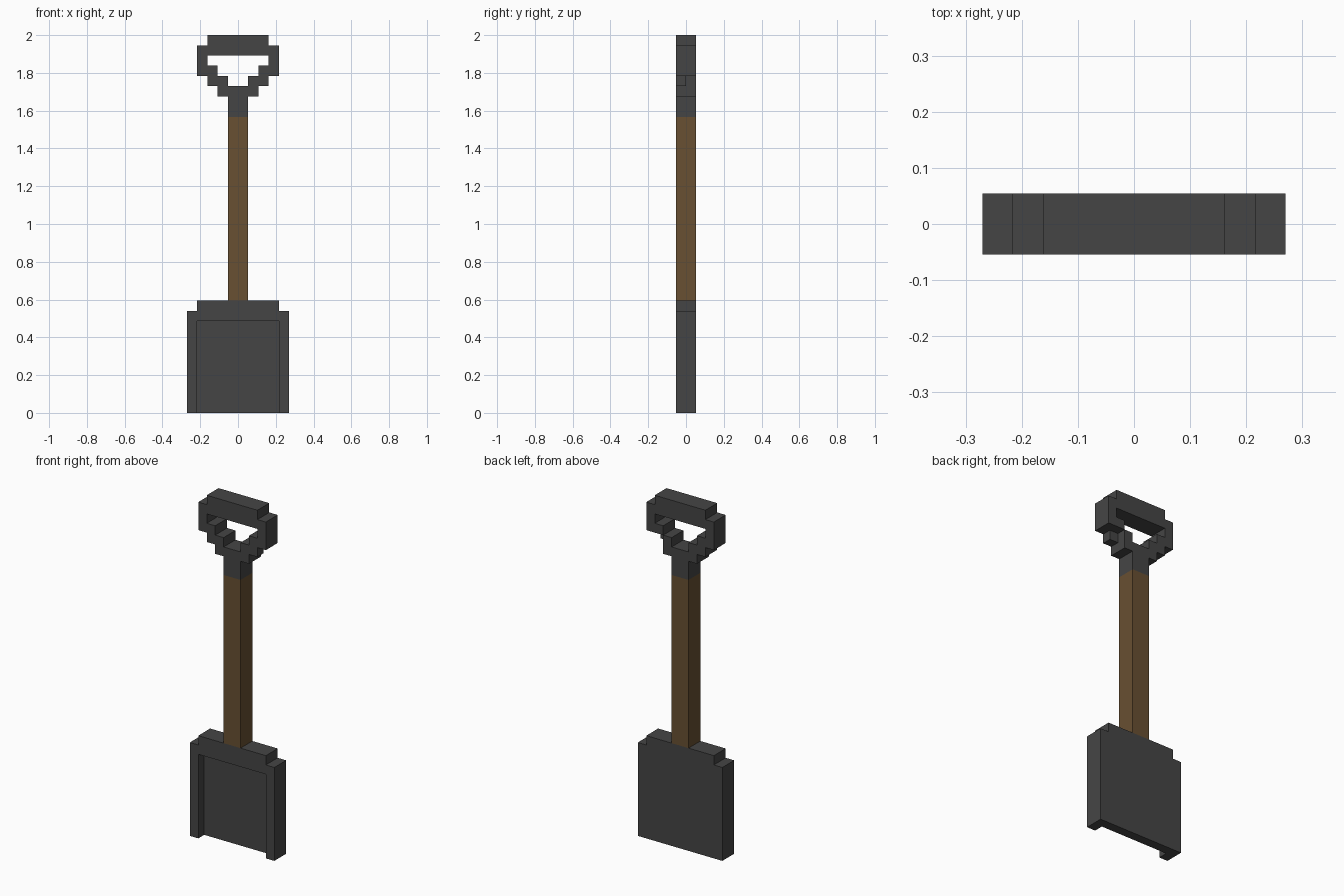
import bpy
import bmesh
from mathutils import Vector

if "Cube" in bpy.data.objects:
    bpy.data.objects.remove(bpy.data.objects["Cube"])

U = 2 / 37  # size of one block; the shovel is 37 blocks tall


def material(name, colour):
    mat = bpy.data.materials.new(name)
    mat.use_nodes = True
    mat.diffuse_color = (*colour, 1)
    bsdf = mat.node_tree.nodes["Principled BSDF"]
    bsdf.inputs["Base Color"].default_value = (*colour, 1)
    bsdf.inputs["Roughness"].default_value = 0.9
    return mat


def box(x0, x1, z0, z1, y0=-1, y1=1):
    """Set of unit blocks filling a box."""
    return {(x, y, z) for x in range(x0, x1)
            for y in range(y0, y1) for z in range(z0, z1)}


def both_sides(blocks):
    """Blocks plus their mirror image across x = 0."""
    return blocks | {(-x - 1, y, z) for x, y, z in blocks}


def block_part(name, blocks, mat):
    """Mesh the outer skin of a set of blocks."""
    bm = bmesh.new()
    axes = [Vector((1, 0, 0)), Vector((0, 1, 0)), Vector((0, 0, 1))]
    for cell in sorted(blocks):
        centre = Vector(cell) + Vector((0.5, 0.5, 0.5))
        for a in range(3):
            u, v = axes[(a + 1) % 3] / 2, axes[(a + 2) % 3] / 2
            for side in (1, -1):
                neighbour = list(cell)
                neighbour[a] += side
                if tuple(neighbour) in blocks:
                    continue
                mid = centre + axes[a] * side / 2
                corners = [mid - u - v, mid + u - v, mid + u + v, mid - u + v]
                bm.faces.new([bm.verts.new(p * U) for p in corners[::side]])
    bmesh.ops.remove_doubles(bm, verts=bm.verts, dist=U / 100)
    mesh = bpy.data.meshes.new(name)
    bm.to_mesh(mesh)
    bm.free()
    mesh.materials.append(mat)
    obj = bpy.data.objects.new(name, mesh)
    bpy.context.collection.objects.link(obj)
    return obj


metal = material("dark grey metal", (0.060, 0.060, 0.060))
wood = material("brown wood", (0.138, 0.080, 0.032))

# Blade: stepped plate with a shallow scoop open at the bottom front
blade = box(-5, 5, 0, 10) | box(-4, 4, 10, 11)
blade -= box(-4, 4, 0, 9, -1, 0)
block_part("blade", blade, metal)

# Wooden shaft
block_part("shaft", box(-1, 1, 11, 29), wood)

# Grip: neck, stepped arms and top bar
grip = box(-1, 1, 29, 32) | box(-3, 3, 35, 37)
grip |= both_sides(box(1, 2, 31, 33) | box(2, 3, 32, 34) | box(3, 4, 33, 36))
grip -= box(2, 3, 32, 33, 0, 1)  # small notch behind the left arm
block_part("grip", grip, metal)
